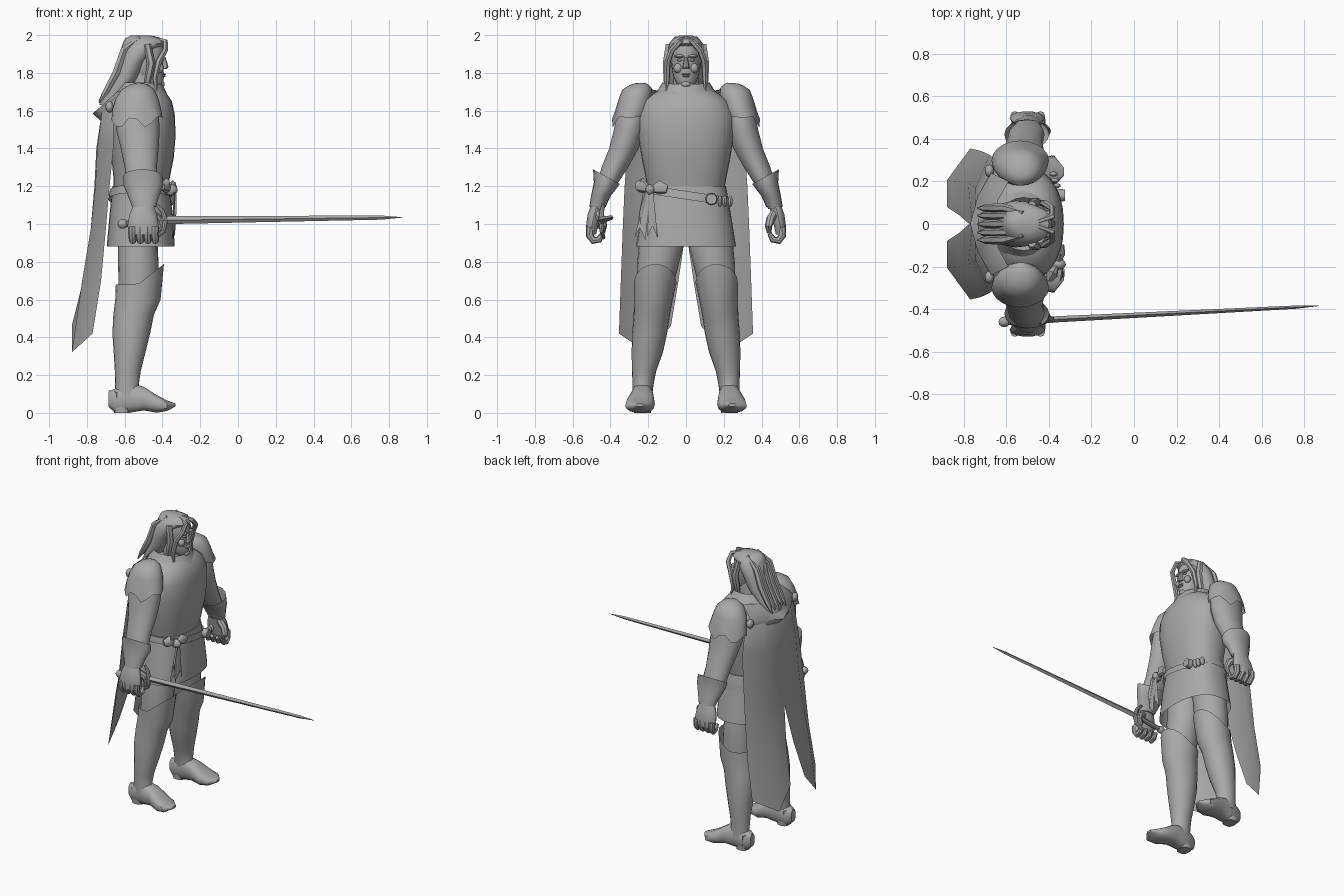
import bpy, bmesh, math
from mathutils import Vector

grey = bpy.data.materials.new("plain grey")
grey.diffuse_color = (0.4, 0.4, 0.4, 1)


def finish(name, bm, mirror=False, angle=40):
    """Turn a bmesh into a shaded object, optionally mirrored across y."""
    bmesh.ops.recalc_face_normals(bm, faces=bm.faces)
    me = bpy.data.meshes.new(name)
    bm.to_mesh(me)
    bm.free()
    me.materials.append(grey)
    ob = bpy.data.objects.new(name, me)
    bpy.context.collection.objects.link(ob)
    bpy.ops.object.select_all(action='DESELECT')
    ob.select_set(True)
    bpy.context.view_layer.objects.active = ob
    bpy.ops.object.shade_smooth_by_angle(angle=math.radians(angle))
    if mirror:
        m = ob.modifiers.new("mirror", 'MIRROR')
        m.use_axis = (False, True, False)
    return ob


def skin(bm, rings, caps):
    n = len(rings[0])
    for a, b in zip(rings, rings[1:]):
        for i in range(n):
            j = (i + 1) % n
            bm.faces.new((a[i], a[j], b[j], b[i]))
    if caps[0]:
        bm.faces.new(rings[0])
    if caps[1]:
        bm.faces.new(rings[-1])


def loft(name, rings, n=20, caps=(True, True), axis='z', mirror=False, warp=None, power=2.0):
    """Rings are (level, a0, a1, b0, b1); a, b are x, y (axis z) or y, z (axis x)."""
    bm = bmesh.new()
    made = []
    for k, (t, a0, a1, b0, b1) in enumerate(rings):
        ring = []
        for i in range(n):
            w = 2 * math.pi * i / n
            c, s = math.cos(w), math.sin(w)
            c = math.copysign(abs(c) ** (2 / power), c)
            s = math.copysign(abs(s) ** (2 / power), s)
            a = (a0 + a1) / 2 + (a1 - a0) / 2 * c
            b = (b0 + b1) / 2 + (b1 - b0) / 2 * s
            p = Vector((a, b, t) if axis == 'z' else (t, a, b))
            if warp:
                p.z += warp(p, k)
            ring.append(bm.verts.new(p))
        made.append(ring)
    skin(bm, made, caps)
    return finish(name, bm, mirror)


def tube(name, pts, radii, n=8, mirror=False, flat=1.0, ref=(0, 0, 1)):
    """Sweep a circle (squashed by flat) along points."""
    bm = bmesh.new()
    pts = [Vector(p) for p in pts]
    made = []
    for k, p in enumerate(pts):
        t = (pts[min(k + 1, len(pts) - 1)] - pts[max(k - 1, 0)]).normalized()
        v = t.cross(Vector(ref)).normalized()
        u = v.cross(t)
        made.append([bm.verts.new(p + radii[k] * (u * math.cos(2 * math.pi * i / n)
                     + v * flat * math.sin(2 * math.pi * i / n))) for i in range(n)])
    skin(bm, made, (True, True))
    return finish(name, bm, mirror)


def ball(name, c, size, mirror=False):
    bm = bmesh.new()
    bmesh.ops.create_uvsphere(bm, u_segments=12, v_segments=8, radius=1)
    for v in bm.verts:
        v.co = Vector(c) + Vector([a * b for a, b in zip(v.co, size)])
    return finish(name, bm, mirror)


def sheet(name, rows, mirror=False):
    bm = bmesh.new()
    g = [[bm.verts.new(p) for p in r] for r in rows]
    for a, b in zip(g, g[1:]):
        for i in range(len(a) - 1):
            bm.faces.new((a[i], a[i + 1], b[i + 1], b[i]))
    return finish(name, bm, mirror, 60)


# Body: breastplate, skirt, neck and collar
loft("breastplate", [(1.17, -.66, -.375, -.20, .20), (1.25, -.66, -.36, -.215, .215),
     (1.35, -.67, -.34, -.235, .235), (1.47, -.68, -.33, -.255, .255), (1.58, -.68, -.335, -.26, .26),
     (1.65, -.665, -.35, -.225, .225), (1.70, -.63, -.385, -.16, .16), (1.72, -.59, -.42, -.10, .10)],
     28, power=2.3)
loft("skirt", [(1.20, -.665, -.365, -.212, .212), (1.05, -.68, -.345, -.238, .238),
     (.88, -.695, -.335, -.265, .265)], 28, (True, False), power=2.4)
loft("neck", [(1.66, -.58, -.43, -.075, .075), (1.80, -.57, -.44, -.065, .065)], 14)
loft("collar", [(1.665, -.68, -.36, -.18, .18), (1.70, -.665, -.375, -.155, .155),
     (1.75, -.64, -.40, -.125, .125), (1.72, -.61, -.43, -.10, .10)], 20, (False, False),
     warp=lambda p, k: -.10 * max(0, p.x + .5) if k else 0)

# Head and face
loft("head", [(1.715, -.45, -.41, -.025, .025), (1.735, -.49, -.397, -.045, .045),
     (1.78, -.56, -.392, -.067, .067), (1.84, -.60, -.395, -.077, .077), (1.875, -.60, -.395, -.08, .08),
     (1.92, -.60, -.39, -.08, .08), (1.96, -.58, -.41, -.065, .065)], 20)
loft("nose", [(1.82, -.41, -.377, -.019, .019), (1.832, -.41, -.368, -.018, .018),
     (1.885, -.41, -.384, -.009, .009)], 8)
ball("brow", (-.405, .032, 1.888), (.017, .03, .009), True)
ball("eye", (-.401, .033, 1.868), (.009, .014, .007), True)
ball("cheek", (-.415, .042, 1.825), (.022, .024, .026), True)
ball("upper_lip", (-.394, 0, 1.793), (.012, .024, .005))
ball("lower_lip", (-.395, 0, 1.783), (.012, .02, .006))
ball("chin", (-.408, 0, 1.74), (.02, .028, .018))

# Hair: swept back mass, parted front and hanging strands
loft("hair", [(1.63, -.735, -.66, -.06, .06), (1.70, -.70, -.57, -.09, .09), (1.78, -.655, -.52, -.105, .105),
     (1.86, -.635, -.48, -.11, .11), (1.925, -.62, -.43, -.107, .107), (1.955, -.61, -.385, -.09, .09),
     (1.98, -.60, -.40, -.07, .07), (1.997, -.57, -.46, -.035, .035)], 24)
tube("front_lock", [(-.45, .01, 1.985), (-.385, .035, 1.965), (-.385, .075, 1.92), (-.42, .097, 1.86),
     (-.44, .10, 1.77), (-.43, .105, 1.68)], [.012, .016, .016, .017, .014, .004], 6, True, ref=(1, .2, .1))
tube("side_lock", [(-.48, .09, 1.95), (-.46, .104, 1.85), (-.48, .102, 1.75), (-.47, .085, 1.69)],
     [.02, .022, .018, .004], 6, True, ref=(1, 0, 0))
for i, y in enumerate((-.075, -.04, 0, .04, .075)):
    tube("back_lock_%d" % i, [(-.52, y * .7, 1.985), (-.605, y, 1.92), (-.645, y, 1.80),
         (-.70, y, 1.70), (-.735, y, 1.64 + .012 * (i % 2))], [.012, .02, .022, .018, .004], 6, ref=(0, 1, 0))

# Arms, shoulder plates, bracers
loft("arm", [(1.68, -.62, -.46, .22, .33), (1.60, -.65, -.42, .20, .365), (1.50, -.645, -.415, .215, .383),
     (1.40, -.62, -.42, .25, .408), (1.30, -.60, -.43, .305, .448), (1.20, -.59, -.42, .37, .475),
     (1.08, -.55, -.445, .435, .503)], 18, mirror=True)
loft("shoulder_plate", [(1.545, -.67, -.40, .205, .392), (1.60, -.665, -.405, .19, .375),
     (1.66, -.65, -.42, .18, .357), (1.71, -.62, -.44, .18, .338), (1.735, -.58, -.47, .20, .30),
     (1.745, -.55, -.50, .22, .27)], 20, (False, True), mirror=True,
     warp=lambda p, k: .10 * max(0, .25 - abs(p.y)) + (.03 * math.cos(p.x * 45) - .005 if k == 0 else 0))
loft("bracer", [(1.25, -.61, -.40, .35, .492), (1.20, -.605, -.395, .37, .488), (1.15, -.585, -.415, .40, .50),
     (1.09, -.56, -.435, .425, .512)], 16, (False, False), mirror=True,
     warp=lambda p, k: (.55, .3, .15, 0)[k] * (p.y - .42))

# Hands curled, with four fingers and a thumb
loft("palm", [(1.11, -.55, -.45, .438, .50), (1.05, -.575, -.43, .45, .522), (.99, -.585, -.42, .465, .53),
     (.945, -.575, -.425, .475, .528)], 14, mirror=True)
for i in range(4):
    x = -.56 + .04 * i
    tube("finger_%d" % i, [(x, .508, .985), (x, .51, .94), (x + .003, .49, .912), (x + .005, .46, .918),
         (x + .005, .442, .95)], [.022, .021, .02, .018, .012], 8, True, ref=(1, 0, 0))
tube("thumb", [(-.47, .47, 1.06), (-.425, .45, 1.03), (-.41, .437, .99), (-.43, .44, .955)],
     [.024, .024, .02, .012], 8, True, ref=(0, 1, 0))

# Sword held forward
tube("blade", [(-.40, -.45, 1.02), (.76, -.391, 1.034), (.87, -.385, 1.035)], [.021, .011, .001], 4, flat=.7)
tube("grip", [(-.60, -.46, 1.0), (-.40, -.45, 1.02)], [.016, .016])
ball("pommel", (-.61, -.46, 1.0), (.027, .025, .025))
tube("guard", [(-.43, -.435, 1.10), (-.40, -.445, 1.07), (-.385, -.45, 1.02), (-.395, -.445, .96),
     (-.44, -.435, .925)], [.008, .012, .016, .012, .008], 8, ref=(0, 1, 0))

# Legs, tall boots with a peaked knee, feet
loft("thigh", [(1.0, -.64, -.42, .01, .23), (.88, -.635, -.425, .015, .25), (.78, -.635, -.42, .04, .26),
     (.62, -.63, -.43, .08, .26)], 20, mirror=True)
loft("boot", [(.08, -.655, -.50, .18, .285), (.15, -.65, -.525, .172, .283), (.22, -.652, -.515, .158, .286),
     (.32, -.658, -.49, .122, .288), (.42, -.665, -.465, .10, .285), (.52, -.66, -.445, .085, .277),
     (.60, -.65, -.41, .07, .275), (.68, -.647, -.392, .05, .275)], 20, (True, False), mirror=True,
     warp=lambda p, k: .108 * max(0, (p.x + .53) / .138) if k == 7 else 0)
loft("foot", [(-.685, .205, .255, .03, .115), (-.65, .182, .278, .0, .13), (-.57, .175, .285, .0, .16),
     (-.50, .17, .295, .012, .14), (-.43, .165, .318, .0, .095), (-.375, .18, .322, .01, .066),
     (-.33, .225, .265, .034, .05)], 14, axis='x', mirror=True, power=2.6)
loft("heel", [(0, -.655, -.575, .185, .275), (.06, -.67, -.56, .182, .278)], 12, mirror=True, power=3)
sheet("heel_spur", [[(-.64, .18, .11), (-.685, .23, .12), (-.64, .28, .11)],
                    [(-.64, .182, .04), (-.665, .23, .04), (-.64, .278, .04)]], True)

# Slanted belt with buckle and strap end
loft("belt", [(1.13, -.685, -.345, -.234, .234), (1.175, -.68, -.35, -.229, .229)], 28, (False, False),
     warp=lambda p, k: -.15 * p.y, power=2.4)
tube("buckle", [(-.36, .135, 1.132), (-.325, .135, 1.132)], [.032, .028], 14)
for i, y in enumerate((.18, .205, .235)):
    ball("belt_stud_%d" % i, (-.362 - .25 * (y - .17), y, 1.12), (.02, .012, .03))

# Sash bow with hanging tails
ball("bow_knot", (-.355, -.19, 1.18), (.035, .025, .03))
tube("bow_left", [(-.36, -.19, 1.18), (-.385, -.235, 1.205), (-.40, -.265, 1.20)], [.012, .04, .02], 8, flat=.7)
tube("bow_right", [(-.36, -.19, 1.18), (-.345, -.14, 1.195), (-.34, -.10, 1.185)], [.012, .036, .022], 8, flat=.6)
for i, (a, b, c, z) in enumerate(((-.20, -.275, -.215, .92), (-.185, -.205, -.15, .93), (-.215, -.255, -.24, 1.0))):
    x = -.34 + .004 * i
    sheet("sash_tail_%d" % i, [[(x, a - .012, 1.17), (x + .005, a, 1.17), (x, a + .012, 1.17)],
          [(x - .01, b, z), (x + .006, (b + c) / 2, z + .06), (x, c, z - .005)]])

# Split cape, shoulder fold and clasps
cape = sheet("cape", [
    [(-.66, 0, 1.68), (-.655, .12, 1.68), (-.60, .21, 1.67)],
    [(-.72, 0, 1.60), (-.72, .15, 1.60), (-.655, .27, 1.60)],
    [(-.75, 0, 1.40), (-.745, .17, 1.40), (-.66, .31, 1.40)],
    [(-.76, 0, 1.20), (-.755, .18, 1.20), (-.68, .325, 1.20)],
    [(-.775, 0, .97), (-.78, .19, .97), (-.70, .335, .97)],
    [(-.82, .04, .70), (-.825, .20, .70), (-.725, .345, .70)],
    [(-.88, .08, .46), (-.88, .205, .32), (-.77, .355, .42)]], True)
sheet("cape_fold", [
    [(-.64, 0, 1.68), (-.64, .11, 1.70), (-.59, .20, 1.715)],
    [(-.77, 0, 1.585), (-.735, .13, 1.615), (-.67, .24, 1.65)],
    [(-.72, 0, 1.54), (-.715, .14, 1.57), (-.665, .26, 1.60)]], True)
ball("cape_clasp", (-.68, .25, 1.62), (.022, .03, .03), True)
